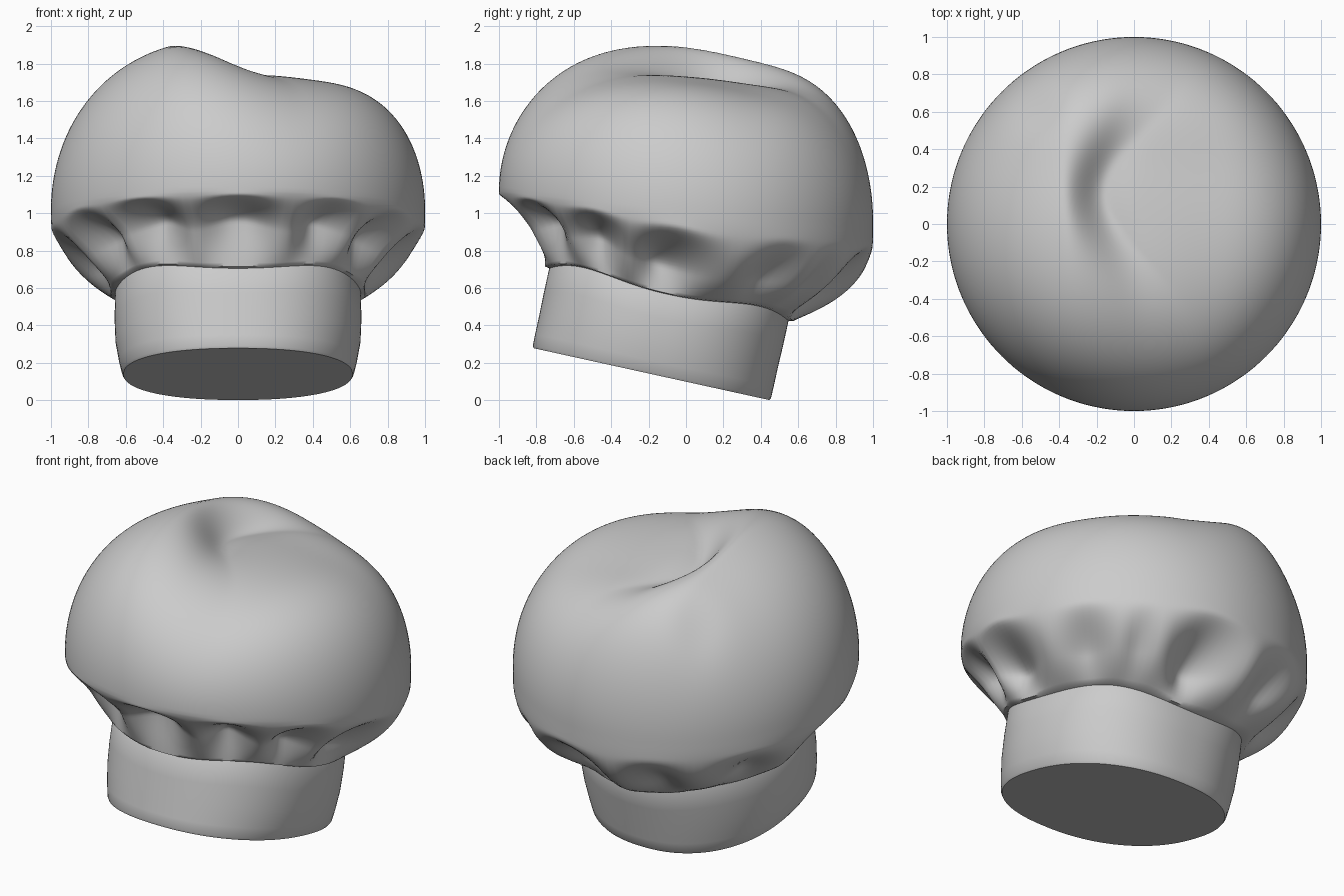
import bpy, bmesh
from math import sin, cos, pi, exp, radians, sqrt, copysign

if "Cube" in bpy.data.objects:
    bpy.data.objects.remove(bpy.data.objects["Cube"])

N = 144                      # segments around
TILT = radians(12.4)         # the band leans, back edge on the ground


def smooth(a):
    a = min(1, max(0, a))
    return a * a * (3 - 2 * a)


def bell(d, w):
    return exp(-(d / w) ** 2)


def make(name, rings, cap_start, cap_end, angle):
    """Loft closed rings of points; each end is an n-gon, a point or open."""
    bm = bmesh.new()
    loops = [[bm.verts.new(p) for p in ring] for ring in rings]
    for a, b in zip(loops, loops[1:]):
        for i in range(N):
            j = (i + 1) % N
            bm.faces.new((a[i], a[j], b[j], b[i]))
    if cap_start:
        bm.faces.new(loops[0][::-1])
    if cap_end is True:
        bm.faces.new(loops[-1])
    elif cap_end:
        tip = bm.verts.new(cap_end)
        for i in range(N):
            bm.faces.new((loops[-1][i], loops[-1][(i + 1) % N], tip))
    bmesh.ops.recalc_face_normals(bm, faces=bm.faces)
    me = bpy.data.meshes.new(name)
    bm.to_mesh(me)
    bm.free()
    ob = bpy.data.objects.new(name, me)
    bpy.context.collection.objects.link(ob)
    bpy.ops.object.select_all(action='DESELECT')
    ob.select_set(True)
    bpy.context.view_layer.objects.active = ob
    bpy.ops.object.shade_smooth_by_angle(angle=radians(angle))
    return ob


angles = [2 * pi * i / N for i in range(N)]

# Head band: tilted, slightly squarish drum, narrower at the bottom, wavy top edge
band_profile = [(0, .612, .645), (.012, .62, .652), (.07, .635, .653), (.18, .655, .653),
                (.3, .66, .655), (.445, .657, .655), (.46, .647, .645)]


def rounded(v):
    return copysign(abs(v) ** (2 / 2.25), v)


def band_point(s, rx, ry, a):
    x, v = rx * rounded(cos(a)), ry * rounded(sin(a))
    s += .045 * sin(2 * a) ** 2 * s / .46
    return (x, -.185 + v * cos(TILT) + s * sin(TILT), .14 - v * sin(TILT) + s * cos(TILT))


make("head_band", [[band_point(s, rx, ry, a) for a in angles] for s, rx, ry in band_profile],
     True, True, 40)


# Puffed crown: height field above the equator, gathered folds below it
def equator(a):
    return 1.02 - .08 * sin(a) + .02 * sin(a) ** 2


def top_height(x, y):
    near = bell(y - .15, .5)                        # where the crease is sharp
    centre = -.27 + .2 * (y - .3) ** 2 * near + .24 * (1 - near)
    w = .42 - .3 * near
    b, r = y - .36, x - .4
    t = 1.92 - .1 * y + .2 * (b + sqrt(b * b + .03))
    t -= .2 * smooth((x - centre + w) / (2 * w)) - .14 * (r + sqrt(r * r + .02))
    t -= .03 * near * bell(x - centre - .08, .12)   # valley beside the ridge
    t -= .05 * bell(x + .55, .13) * bell(y - .66, .13)
    return t


def crown_top(r, a):
    x, y, z0 = r * cos(a), r * sin(a), equator(a)
    f = sqrt(max(0, 1 - r ** 2.4))
    return (x, y, z0 + (top_height(x, y) - z0) * f)


# Gather positions: degrees around, width, depth
FOLDS = [(-90, 13, 1), (-58, 10, .9), (-30, 10, .9), (-3, 11, 1), (33, 9, .45), (54, 6, .25),
         (79, 11, .85), (112, 9, .45), (148, 10, .6), (182, 10, .8), (211, 10, .8), (238, 13, 1)]


def fold(a):
    d = a * 180 / pi
    return max(k * bell((d - c + 180) % 360 - 180, w) for c, w, k in FOLDS)


def crown_under(t, a):
    c = fold(a)
    back = smooth((sin(a) + 1) / 1.2)
    soft = t ** (2.45 + 1.25 * sin(a))              # full puff, rounder at the back
    start = .07 + .2 * back
    deep = smooth((t - start) / .5) * 1.03          # tucked-in hollow
    deep -= .03 * smooth((t - .6) / .4)
    g = soft + (deep - soft) * c
    bx, by, bz = band_point(.44, .68, .68, a)
    z0 = equator(a)
    z = z0 + (bz - z0) * (t - .16 * c * (1 - .6 * back) * sin(pi * t))
    return (cos(a) * (1 - g) + bx * g, sin(a) * (1 - g) + by * g, z)


hem = [[band_point(.43, .63, .63, a) for a in angles]]
under = [[crown_under(1 - k / 30, a) for a in angles] for k in range(30)]
top = [[crown_top(cos(pi / 2 * k / 56), a) for a in angles] for k in range(56)]
make("puffed_crown", hem + under + top, False, (0, 0, top_height(0, 0)), 60)
